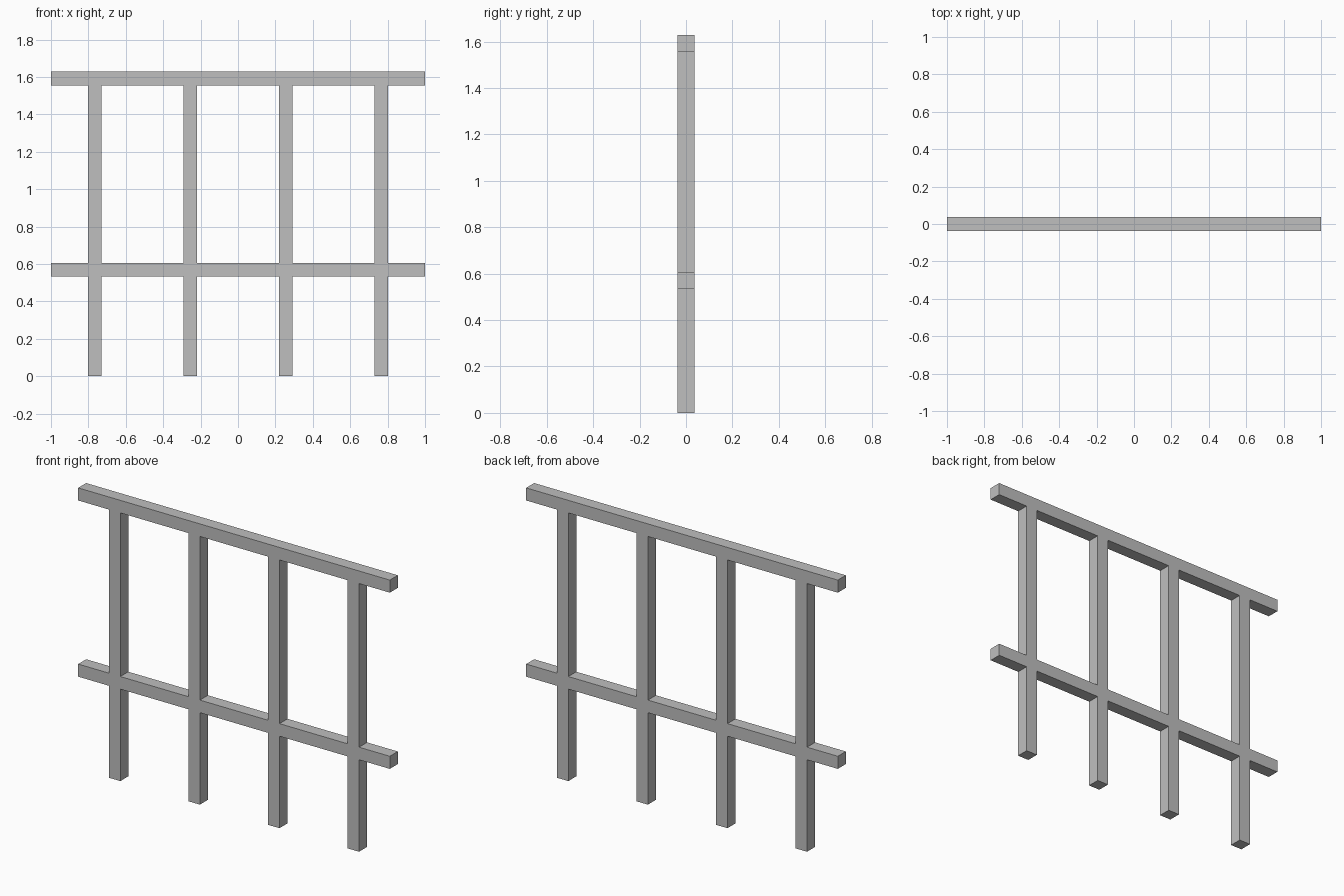
import bpy
import bmesh

if "Cube" in bpy.data.objects:
    bpy.data.objects.remove(bpy.data.objects["Cube"])

W = 0.073                                # square bar section
POSTS = (-0.766, -0.2553, 0.2553, 0.766)  # post centres in x
RAILS = (0.570, 1.592)                   # rail centres in z


def edges(centres):
    return [c + s * W / 2 for c in centres for s in (-1, 1)]


steel = bpy.data.materials.new("light_grey")
steel.diffuse_color = (0.52, 0.52, 0.52, 1)
steel.use_nodes = True
steel.node_tree.nodes["Principled BSDF"].inputs["Base Color"].default_value = steel.diffuse_color

# Grid lines: odd columns are posts, odd rows are rails
xs = [-1.0] + edges(POSTS) + [1.0]
zs = [0.0] + edges(RAILS)

# Flat outline of the welded posts and rails
bm = bmesh.new()
for i in range(len(xs) - 1):
    for j in range(len(zs) - 1):
        if i % 2 or j % 2:
            bm.faces.new([bm.verts.new((x, -W / 2, z)) for x, z in (
                (xs[i], zs[j]), (xs[i + 1], zs[j]),
                (xs[i + 1], zs[j + 1]), (xs[i], zs[j + 1]))])
bmesh.ops.remove_doubles(bm, verts=bm.verts, dist=1e-5)

# Thicken to the square bar section
front = list(bm.faces)
ext = bmesh.ops.extrude_face_region(bm, geom=front, use_keep_orig=True)
back = [v for v in ext["geom"] if isinstance(v, bmesh.types.BMVert)]
bmesh.ops.translate(bm, verts=back, vec=(0, W, 0))
bmesh.ops.recalc_face_normals(bm, faces=bm.faces)

mesh = bpy.data.meshes.new("railing_frame")
bm.to_mesh(mesh)
bm.free()
mesh.materials.append(steel)
frame = bpy.data.objects.new("railing_frame", mesh)
bpy.context.collection.objects.link(frame)
